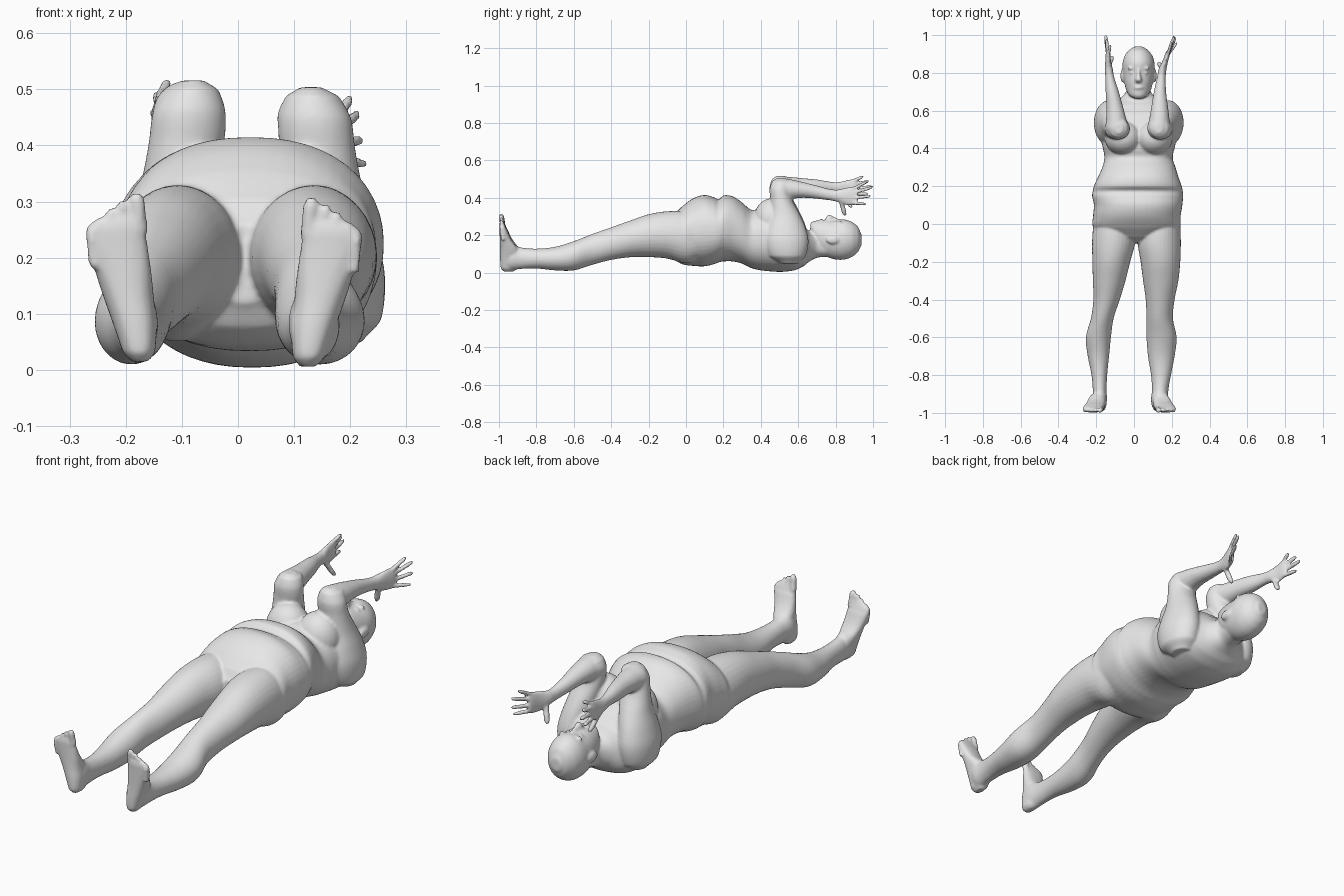
import bpy, bmesh, math
from mathutils import Matrix, Vector

bm = bmesh.new()          # all body volumes are gathered here, then fused


def spline(a, b, c, d, t):
    return 0.5 * (2 * b + (c - a) * t + (2 * a - 5 * b + 4 * c - d) * t * t
                  + (3 * b - a - 3 * c + d) * t ** 3)


def loft(rings, axis="Y", n=2.0, sides=32, steps=4):
    """Skin rings (t, x0, x1, v0, v1); v is z along Y, or y along Z."""
    rings = sorted(rings)
    fine = []
    last = len(rings) - 1
    for i in range(last):
        k = [rings[max(i - 1, 0)], rings[i], rings[i + 1], rings[min(i + 2, last)]]
        for s in range(steps):
            u = s / steps
            row = [spline(*col, u) for col in zip(*k)]
            row[0] = k[1][0] + (k[2][0] - k[1][0]) * u
            fine.append(row)
    fine.append(rings[-1])
    loops = []
    for t, x0, x1, v0, v1 in fine:
        loop = []
        for j in range(sides):
            a = 2 * math.pi * j / sides
            c, s = math.cos(a), math.sin(a)
            x = (x0 + x1) / 2 + (x1 - x0) / 2 * math.copysign(abs(c) ** (2 / n), c)
            v = (v0 + v1) / 2 + (v1 - v0) / 2 * math.copysign(abs(s) ** (2 / n), s)
            loop.append(bm.verts.new((x, t, v) if axis == "Y" else (x, v, t)))
        loops.append(loop)
    faces = [bm.faces.new(loops[0]), bm.faces.new(loops[-1][::-1])]
    for p, q in zip(loops, loops[1:]):
        for j in range(sides):
            k = (j + 1) % sides
            faces.append(bm.faces.new((p[j], q[j], q[k], p[k])))
    bmesh.ops.recalc_face_normals(bm, faces=faces)


def ball(center, radii):
    bmesh.ops.create_uvsphere(bm, u_segments=24, v_segments=16, radius=1,
                              matrix=Matrix.Translation(center) @ Matrix.Diagonal((*radii, 1)))


def digit(p, q, r, axis="Y"):
    """Tapered finger or toe from p to q."""
    p, q = Vector(p), Vector(q)
    rings = []
    for f, k in ((0, 1), (0.4, 0.95), (0.75, 0.95), (0.93, 0.75), (1, 0.3)):
        c = p.lerp(q, f)
        t, v = (c.y, c.z) if axis == "Y" else (c.z, c.y)
        rings.append((t, c.x - r * k, c.x + r * k, v - r * k, v + r * k))
    loft(rings, axis, sides=12, steps=3)


# Torso with belly rolls and folds
loft([(-.10, -.05, .07, .12, .26), (-.07, -.14, .165, .075, .305),
      (-.02, -.215, .24, .045, .355), (.04, -.217, .246, .036, .398),
      (.10, -.212, .256, .034, .415), (.15, -.222, .26, .045, .403),
      (.175, -.218, .258, .055, .392), (.20, -.212, .252, .06, .413),
      (.25, -.19, .235, .06, .408), (.30, -.168, .22, .048, .375),
      (.35, -.157, .205, .024, .335), (.40, -.165, .215, .012, .345),
      (.50, -.185, .235, .004, .335), (.58, -.185, .235, .012, .295),
      (.63, -.145, .195, .035, .25), (.66, -.08, .13, .06, .22),
      (.70, -.042, .088, .08, .21), (.76, -.04, .086, .085, .20)], n=2.25, sides=48)
# Chest
for x in (-.055, .105):
    ball((x, .455, .285), (.1, .092, .112))

# Head and face
loft([(.665, 0, .05, .225, .265), (.68, -.025, .072, .165, .276),
      (.71, -.042, .09, .11, .279), (.75, -.052, .1, .085, .282),
      (.80, -.06, .108, .07, .279), (.85, -.061, .109, .07, .284),
      (.89, -.05, .098, .085, .27), (.92, -.028, .076, .11, .245),
      (.939, 0, .048, .145, .205)])
loft([(.748, .01, .038, .26, .295), (.762, .006, .042, .26, .312),
      (.79, .014, .034, .26, .3), (.83, .018, .03, .26, .284)], sides=16)
ball((.024, .722, .277), (.024, .011, .01))
for s in (-1, 1):
    ball((.024 + s * .085, .785, .175), (.011, .036, .022))
    ball((.024 + s * .034, .825, .268), (.026, .009, .01))
    ball((.024 + s * .033, .80, .264), (.015, .009, .01))

# Upper arms, mirrored about the chest centre
upper_arm = [(.06, -.17, -.08, .50, .60), (.10, -.205, -.06, .44, .64),
             (.18, -.212, -.05, .415, .655), (.25, -.197, -.05, .425, .64),
             (.32, -.176, -.04, .445, .61), (.40, -.16, -.025, .45, .57),
             (.46, -.152, -.022, .447, .56), (.50, -.13, -.035, .46, .56),
             (.516, -.10, -.06, .48, .53)]
loft(upper_arm, "Z")
loft([(z - .012, .05 - b, .05 - a, c, d) for z, a, b, c, d in upper_arm], "Z")

# Forearms with palms
loft([(.465, -.125, -.05, .42, .50), (.50, -.15, -.028, .40, .515),
      (.55, -.148, -.04, .405, .512), (.62, -.146, -.058, .415, .505),
      (.70, -.15, -.08, .42, .498), (.78, -.152, -.105, .427, .485),
      (.82, -.155, -.112, .42, .485), (.86, -.152, -.122, .405, .495),
      (.90, -.15, -.124, .41, .502), (.917, -.146, -.128, .42, .49)])
loft([(.465, .095, .165, .41, .485), (.50, .07, .192, .39, .503),
      (.55, .08, .188, .392, .5), (.62, .092, .18, .4, .485),
      (.70, .105, .17, .395, .465), (.78, .122, .168, .385, .445),
      (.82, .13, .172, .375, .445), (.86, .15, .18, .36, .455),
      (.90, .164, .19, .36, .46), (.917, .17, .188, .37, .45)])

# Fingers and thumbs
for z, tip in ((.49, (.95, -.125, .514)), (.468, (.98, -.145, .49)),
               (.445, (1.003, -.15, .46)), (.422, (.975, -.15, .42))):
    digit((-.137, .89, z), (tip[1], tip[0], tip[2]), .0105)
for z, tip in ((.448, (.968, .2, .485)), (.425, (1.0, .214, .457)),
               (.398, (.99, .22, .41)), (.372, (.963, .228, .367))):
    digit((.177, .89, z), (tip[1], tip[0], tip[2]), .0105)
digit((-.135, .835, .43), (-.115, .885, .345), .014, "Z")
digit((.155, .825, .40), (.13, .85, .303), .014, "Z")

# Legs: shared side profile, separate widths
profile = [(.08, .07, .29), (0, .05, .325), (-.1, .075, .328), (-.2, .083, .312),
           (-.3, .082, .278), (-.4, .068, .242), (-.5, .042, .207), (-.6, .012, .168),
           (-.7, .012, .138), (-.8, .022, .128), (-.88, .02, .134),
           (-.93, .015, .15), (-.97, .02, .13)]
right = [(-.20, -.01), (-.215, 0), (-.222, .005), (-.22, -.02), (-.218, -.045),
         (-.215, -.075), (-.228, -.108), (-.255, -.122), (-.245, -.132),
         (-.225, -.142), (-.218, -.145), (-.215, -.143), (-.205, -.148)]
left = [(.03, .235), (.03, .245), (.02, .248), (.035, .245), (.048, .235),
        (.062, .215), (.066, .206), (.066, .226), (.074, .215), (.09, .196),
        (.095, .182), (.09, .18), (.095, .165)]
for widths in (right, left):
    loft([(y, a, b, z0, z1) for (y, z0, z1), (a, b) in zip(profile, widths)])

# Feet and toes, mirrored
foot = [(.014, -.19, -.16, -.975, -.92), (.03, -.205, -.148, -.99, -.90),
        (.08, -.222, -.145, -.994, -.89), (.13, -.24, -.15, -.994, -.895),
        (.18, -.256, -.155, -.995, -.93), (.23, -.27, -.162, -.997, -.953),
        (.255, -.27, -.165, -.998, -.965), (.272, -.25, -.172, -.995, -.972)]
toes = [(-.181, .316, .015), (-.207, .304, .011), (-.227, .29, .0105),
        (-.246, .272, .0105), (-.262, .252, .0105)]
for flip in (False, True):
    dz = -.008 if flip else 0
    mx = (lambda x: -x - .05) if flip else (lambda x: x)
    loft([(z + dz, min(mx(a), mx(b)), max(mx(a), mx(b)), c, d)
          for z, a, b, c, d in foot], "Z", n=2.4)
    for x, tip, r in toes:
        digit((mx(x + .006), -.978, tip - .07 + dz), (mx(x), -.988, tip + dz), r, "Z")

# Fuse the volumes into one smooth skin
mesh = bpy.data.meshes.new("body")
bm.to_mesh(mesh)
bm.free()
body = bpy.data.objects.new("body", mesh)
bpy.context.collection.objects.link(body)
fuse = body.modifiers.new("fuse", "REMESH")
fuse.mode = "VOXEL"
fuse.voxel_size = .0065
soften = body.modifiers.new("soften", "SMOOTH")
soften.factor = .5
soften.iterations = 3
graph = bpy.context.evaluated_depsgraph_get()
skin = bpy.data.meshes.new_from_object(body.evaluated_get(graph))
body.modifiers.clear()
body.data = skin
skin.name = "body_skin"
skin.materials.clear()
grey = bpy.data.materials.new("light grey")
grey.diffuse_color = (.8, .8, .8, 1)
skin.materials.append(grey)
for p in skin.polygons:
    p.use_smooth = True
    p.material_index = 0
